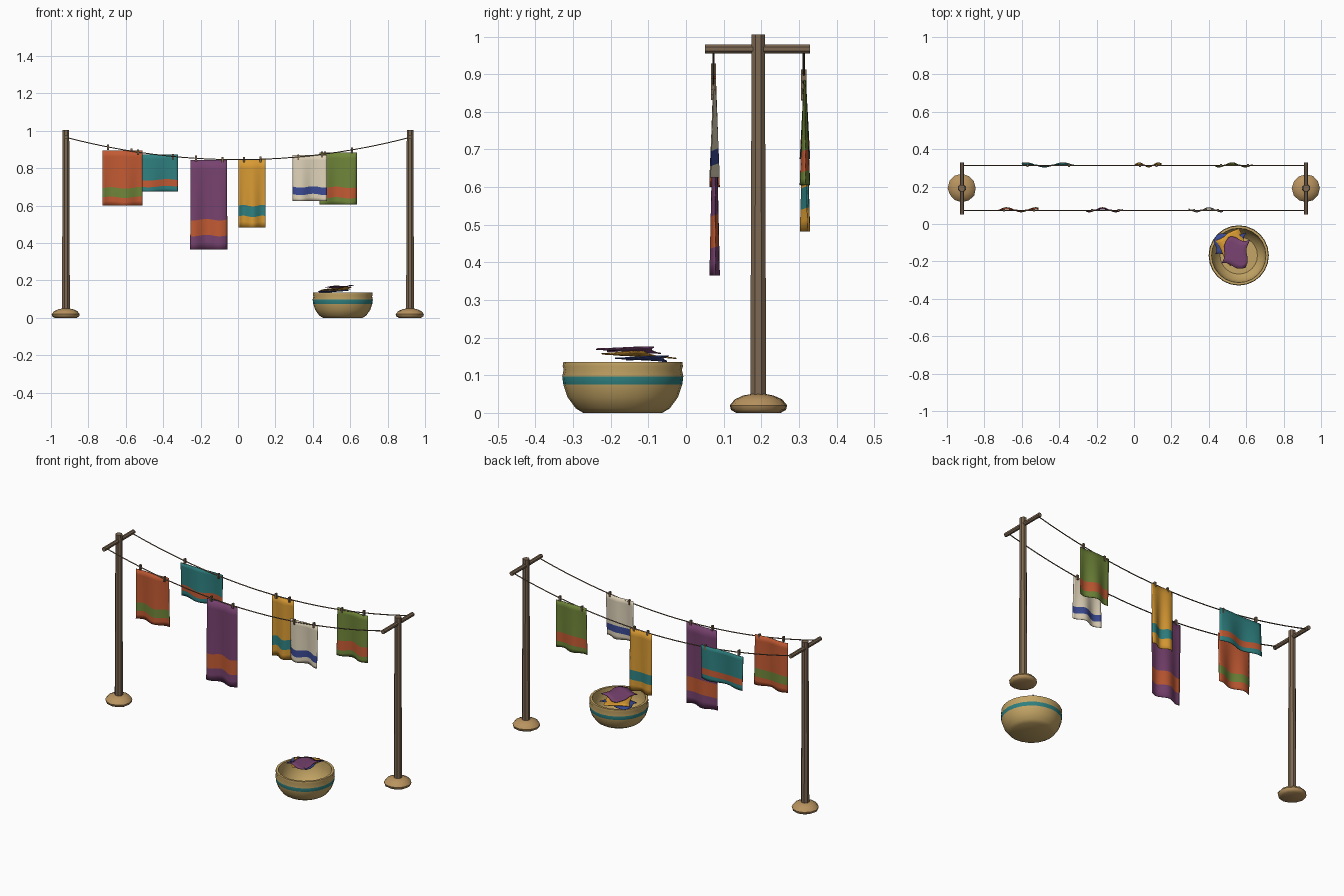
import bpy, bmesh, math, random
from mathutils import Vector

random.seed(4)
if "Cube" in bpy.data.objects:
    bpy.data.objects.remove(bpy.data.objects["Cube"], do_unlink=True)


def srgb(hexcode):
    out = []
    for i in (0, 2, 4):
        c = int(hexcode[i:i + 2], 16) / 255
        out.append(c / 12.92 if c <= 0.04045 else ((c + 0.055) / 1.055) ** 2.4)
    return (*out, 1.0)


def material(name, hexcode):
    m = bpy.data.materials.new(name)
    m.use_nodes = True
    m.diffuse_color = srgb(hexcode)
    m.node_tree.nodes["Principled BSDF"].inputs["Base Color"].default_value = srgb(hexcode)
    return m


MATS = {name: material(name, code) for name, code in (
    ("wood", "7d6852"), ("stone", "b8935f"), ("wicker", "c4a565"), ("teal", "2f8080"),
    ("orange", "c25a33"), ("green", "6f8539"), ("purple", "77426f"), ("yellow", "d89a33"),
    ("cream", "ded2b8"), ("blue", "3a4a94"))}


def finish(name, bm, colors, smooth=None):
    mesh = bpy.data.meshes.new(name)
    bm.to_mesh(mesh)
    bm.free()
    obj = bpy.data.objects.new(name, mesh)
    bpy.context.collection.objects.link(obj)
    for c in colors:
        mesh.materials.append(MATS[c])
    if smooth:
        bpy.ops.object.select_all(action='DESELECT')
        obj.select_set(True)
        bpy.context.view_layer.objects.active = obj
        bpy.ops.object.shade_smooth_by_angle(angle=math.radians(smooth))
    return obj


def tube(name, points, radii, color, sides=8, smooth=None):
    """Closed tube through points, lying in a plane of constant y or along one axis."""
    bm = bmesh.new()
    rings = []
    for i, p in enumerate(points):
        d = (points[min(i + 1, len(points) - 1)] - points[max(i - 1, 0)]).normalized()
        u = d.cross(Vector((0, 1, 0)))
        u = u.normalized() if u.length > 0.1 else Vector((1, 0, 0))
        v = d.cross(u)
        rings.append([bm.verts.new(p + radii[i] * (u * math.cos(a) + v * math.sin(a)))
                      for a in (math.tau * (k + 0.5) / sides for k in range(sides))])
    for a, b in zip(rings, rings[1:]):
        for k in range(sides):
            n = (k + 1) % sides
            bm.faces.new((a[k], a[n], b[n], b[k]))
    bm.faces.new(rings[0][::-1])
    bm.faces.new(rings[-1])
    bmesh.ops.recalc_face_normals(bm, faces=bm.faces)
    return finish(name, bm, [color], smooth)


def lathe(name, profile, center, sides, colors, rule=None, wobble=0.0, smooth=40):
    """Turn (radius, height) pairs around a vertical axis; both ends are capped."""
    bm = bmesh.new()
    rings = []
    scale = [1 + random.uniform(-wobble, wobble) for _ in range(sides)]
    for r, z in profile:
        rings.append([bm.verts.new((center[0] + r * scale[k] * math.cos(math.tau * k / sides),
                                    center[1] + r * scale[k] * math.sin(math.tau * k / sides), z))
                      for k in range(sides)])
    for i, (a, b) in enumerate(zip(rings, rings[1:])):
        for k in range(sides):
            n = (k + 1) % sides
            f = bm.faces.new((a[k], a[n], b[n], b[k]))
            f.material_index = rule(i) if rule else 0
    bm.faces.new(rings[0][::-1])
    bm.faces.new(rings[-1])
    return finish(name, bm, colors, smooth)


# Posts with crossbars and footings
POST_X, POST_Y, BAR_Z = 0.92, 0.192, 0.967
for side, x in (("left", POST_X), ("right", -POST_X)):
    tube(f"{side}_post", [Vector((x, POST_Y, z)) for z in (0.02, 0.5, 1.005)],
         [0.023, 0.021, 0.019], "wood", smooth=30)
    tube(f"{side}_crossbar", [Vector((x, y, BAR_Z)) for y in (0.05, 0.33)],
         [0.0125, 0.0125], "wood", smooth=30)
    lathe(f"{side}_footing", [(0.058, 0), (0.072, 0.008), (0.075, 0.02), (0.062, 0.036),
                              (0.04, 0.046), (0.015, 0.051)],
          (x, POST_Y), 12, ["stone"], wobble=0.03, smooth=50)


# Sagging lines
def line_z(x):
    return 0.846 + 0.119 * (x / POST_X) ** 2


LINE_Y = {"front": 0.073, "back": 0.313}
for where, y in LINE_Y.items():
    xs = [POST_X * (i / 12 - 1) for i in range(25)]
    tube(f"{where}_line", [Vector((x, y, line_z(x))) for x in xs], [0.003] * 25, "wood",
         sides=6, smooth=60)


# Hanging cloths: each has a stripe and folds that widen towards the hem
def cloth(name, where, x0, x1, top, bottom, stripe_top, stripe_bottom, color, stripe):
    bm = bmesh.new()
    cols = 16
    heights = []
    bands = ((top, stripe_top, 6), (stripe_top, stripe_bottom, 2), (stripe_bottom, bottom, 2))
    for a, b, n in bands:
        heights += [a + (b - a) * i / n for i in range(n)]
    heights.append(bottom)
    rows = []
    phase = x0 * 9
    for z in heights:
        t = (top - z) / (top - bottom)
        row = []
        for i in range(cols + 1):
            s = i / cols
            fold = math.sin(s * math.tau * 1.4 + phase)
            dz = 0.004 * fold if 0.3 < t < 0.99 else 0
            row.append(bm.verts.new((x0 + (x1 - x0) * s,
                                     LINE_Y[where] + 0.003 + (0.002 + 0.0105 * t) * fold, z + dz)))
        rows.append(row)
    for j in range(len(rows) - 1):
        for i in range(cols):
            f = bm.faces.new((rows[j + 1][i], rows[j + 1][i + 1], rows[j][i + 1], rows[j][i]))
            f.material_index = 1 if 6 <= j < 8 else 0
    obj = finish(name, bm, [color, stripe], 60)
    mod = obj.modifiers.new("thickness", 'SOLIDIFY')
    mod.thickness = 0.003
    mod.offset = 0
    # Pegs near both upper corners
    for tag, x in (("right", x0 + 0.03), ("left", x1 - 0.025)):
        peg = bmesh.new()
        bmesh.ops.create_cube(peg, size=1)
        for v in peg.verts:
            v.co.x = x + v.co.x * 0.010
            v.co.y = LINE_Y[where] + v.co.y * 0.014
            v.co.z = line_z(x) - 0.001 + v.co.z * 0.030
        finish(f"{name}_{tag}_peg", peg, ["wood"])


cloth("orange_cloth", "front", -0.725, -0.51, 0.895, 0.60, 0.695, 0.645, "orange", "green")
cloth("purple_cloth", "front", -0.255, -0.058, 0.845, 0.365, 0.525, 0.44, "purple", "orange")
cloth("cream_cloth", "front", 0.292, 0.475, 0.872, 0.625, 0.70, 0.66, "cream", "blue")
cloth("teal_cloth", "back", -0.60, -0.322, 0.873, 0.675, 0.738, 0.702, "teal", "orange")
cloth("yellow_cloth", "back", 0.003, 0.146, 0.846, 0.482, 0.60, 0.543, "yellow", "teal")
cloth("green_cloth", "back", 0.436, 0.635, 0.885, 0.605, 0.698, 0.642, "green", "orange")

# Basket: outer wall, rolled rim and hollow inside, with a painted band
BASKET = (0.56, -0.168)
lathe("basket", [(0.105, 0), (0.125, 0.012), (0.147, 0.042), (0.158, 0.075), (0.161, 0.097),
                 (0.157, 0.115), (0.160, 0.124), (0.158, 0.135), (0.145, 0.135),
                 (0.143, 0.10), (0.130, 0.045), (0.10, 0.015)],
      BASKET, 24, ["wicker", "teal"], rule=lambda i: 1 if i == 3 else 0)


# Folded laundry lying over the rim
def laundry(name, corners, color, bulge):
    bm = bmesh.new()
    n = 6
    c = [Vector(p) for p in corners]
    grid = []
    for j in range(n + 1):
        row = []
        for i in range(n + 1):
            s, t = i / n, j / n
            p = c[0].lerp(c[1], s).lerp(c[3].lerp(c[2], s), t)
            p.z += bulge * math.sin(s * 5 + t * 3)
            p.x += 0.008 * math.sin(t * 7)
            p.y += 0.008 * math.sin(s * 7)
            row.append(bm.verts.new(p))
        grid.append(row)
    for j in range(n):
        for i in range(n):
            bm.faces.new((grid[j][i], grid[j][i + 1], grid[j + 1][i + 1], grid[j + 1][i]))
    bmesh.ops.recalc_face_normals(bm, faces=bm.faces)
    if sum(f.normal.z for f in bm.faces) < 0:
        bmesh.ops.reverse_faces(bm, faces=bm.faces)
    obj = finish(name, bm, [color], 60)
    obj.modifiers.new("thickness", 'SOLIDIFY').thickness = 0.003


laundry("blue_laundry", [(0.435, -0.16, 0.142), (0.58, -0.19, 0.15), (0.595, -0.05, 0.15),
                         (0.435, -0.06, 0.138)], "blue", 0.003)
laundry("yellow_laundry", [(0.435, -0.09, 0.146), (0.515, -0.23, 0.162), (0.60, -0.12, 0.162),
                           (0.553, -0.025, 0.146)], "yellow", 0.003)
laundry("purple_laundry", [(0.468, -0.21, 0.164), (0.595, -0.24, 0.176), (0.615, -0.09, 0.172),
                           (0.50, -0.07, 0.160)], "purple", 0.004)
